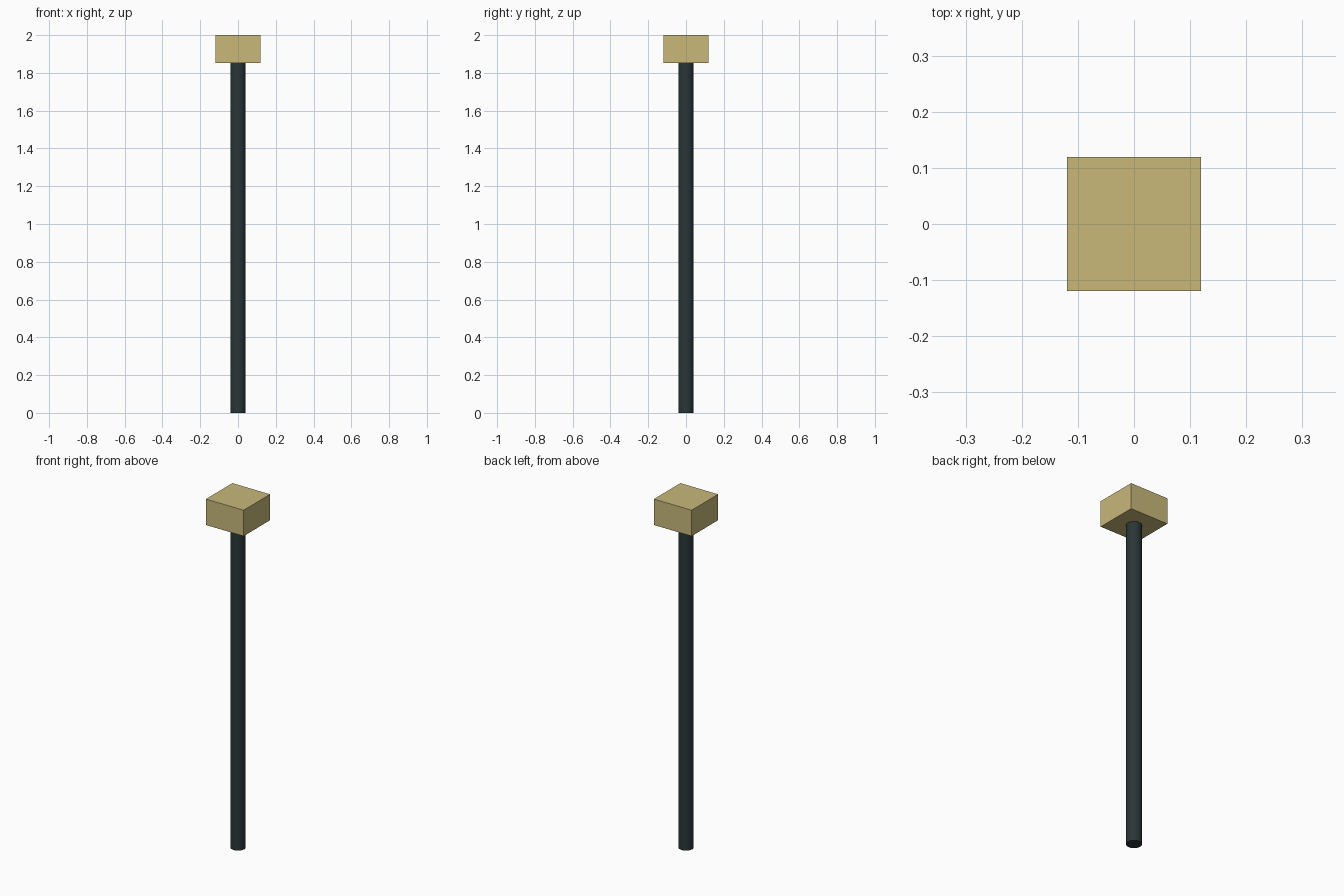
import bpy
import math

if "Cube" in bpy.data.objects:
    bpy.data.objects.remove(bpy.data.objects["Cube"])


def material(name, color):
    mat = bpy.data.materials.new(name)
    mat.diffuse_color = (*color, 1.0)
    mat.use_nodes = True
    mat.node_tree.nodes["Principled BSDF"].inputs["Base Color"].default_value = mat.diffuse_color
    return mat


def finish(name, mat):
    obj = bpy.context.object
    obj.name = name
    obj.data.materials.append(mat)
    return obj


HEIGHT = 2.0
HEAD_BOTTOM = 1.852
HEAD_WIDTH = 0.238
POLE_RADIUS = 0.04

dark_metal = material("dark_metal", (0.024, 0.037, 0.038))
warm_lamp = material("warm_lamp", (0.58, 0.48, 0.195))

# Round pole, standing on the ground and ending under the head
bpy.ops.mesh.primitive_cylinder_add(
    vertices=32, radius=POLE_RADIUS, depth=HEAD_BOTTOM, location=(0, 0, HEAD_BOTTOM / 2))
finish("pole", dark_metal)
bpy.ops.object.shade_smooth_by_angle(angle=math.radians(30))

# Square lamp head on top
bpy.ops.mesh.primitive_cube_add(size=1, location=(0, 0, (HEIGHT + HEAD_BOTTOM) / 2))
head = finish("lamp_head", warm_lamp)
head.scale = (HEAD_WIDTH, HEAD_WIDTH, HEIGHT - HEAD_BOTTOM)
bpy.ops.object.transform_apply(location=False, rotation=False, scale=True)
